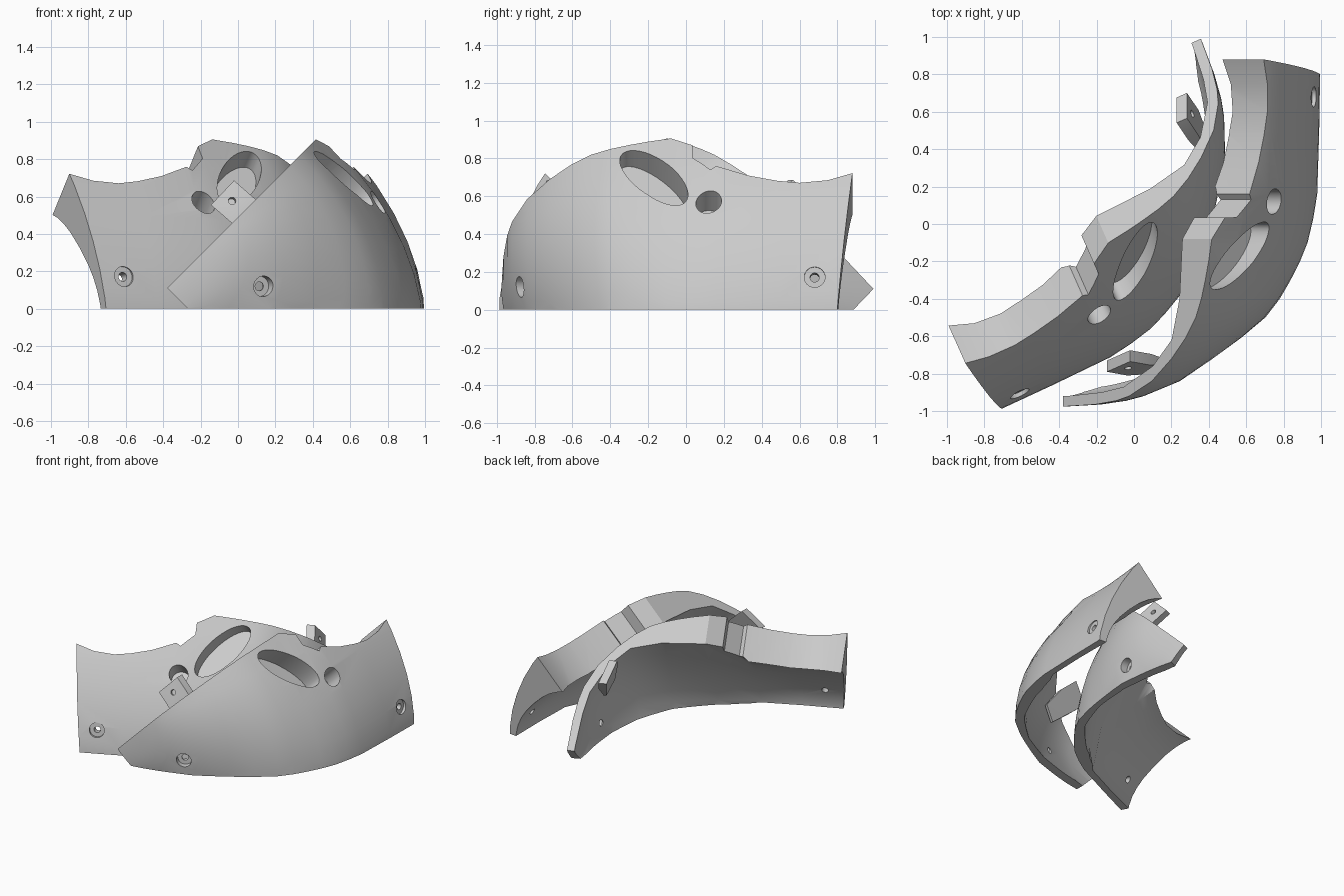
import bpy, bmesh, math
from mathutils import Vector, Matrix

if "Cube" in bpy.data.objects:
    bpy.data.objects.remove(bpy.data.objects["Cube"])

R2 = math.sqrt(2)
grey = bpy.data.materials.new("plain_grey")
grey.diffuse_color = (0.6, 0.6, 0.6, 1)
grey.use_nodes = True
grey.node_tree.nodes["Principled BSDF"].inputs["Base Color"].default_value = grey.diffuse_color


def P(u, v, y):
    """Shell frame: u and v are the 45 degree diagonals of the xz plane."""
    return Vector(((u - v) / R2, y, (u + v) / R2))


def add_object(name, bm):
    bmesh.ops.recalc_face_normals(bm, faces=bm.faces)
    me = bpy.data.meshes.new(name)
    bm.to_mesh(me)
    bm.free()
    me.materials.append(grey)
    ob = bpy.data.objects.new(name, me)
    bpy.context.collection.objects.link(ob)
    return ob


def bridge(name, rings):
    """Closed solid through a list of equal rings."""
    bm = bmesh.new()
    vs = [[bm.verts.new(p) for p in r] for r in rings]
    n = len(vs[0])
    for a, b in zip(vs, vs[1:]):
        for i in range(n):
            j = (i + 1) % n
            bm.faces.new((a[i], a[j], b[j], b[i]))
    bm.faces.new(vs[0])
    bm.faces.new(vs[-1])
    return add_object(name, bm)


def dome(name, sections, n=48):
    """Loft of superellipses (y, u radius, v radius, power, u centre, v centre)."""
    rings = []
    for y, ur, vr, p, *mid in sections:
        cu, cv = mid or (0, .346)
        ring = []
        for i in range(n):
            c, s = math.cos(math.tau * i / n), math.sin(math.tau * i / n)
            ring.append(P(cu + math.copysign(abs(c) ** (2 / p), c) * ur,
                          cv - math.copysign(abs(s) ** (2 / p), s) * vr, y))
        rings.append(ring)
    return bridge(name, rings)


def prism(name, outline, u0, u1):
    """Outline of (y, v) points pushed along u."""
    return bridge(name, [[P(u, v, y) for y, v in outline] for u in (u0, u1)])


def rod(name, centre, axis, r, d0, d1, n=24):
    axis = Vector(axis).normalized()
    q = axis.to_track_quat('Z', 'Y')
    return bridge(name, [[Vector(centre) + q @ Vector((r * math.cos(math.tau * i / n),
                          r * math.sin(math.tau * i / n), d)) for i in range(n)] for d in (d0, d1)])


def boolean(ob, tool, op):
    m = ob.modifiers.new("cut", 'BOOLEAN')
    m.operation, m.solver, m.object = op, 'EXACT', tool
    dg = bpy.context.evaluated_depsgraph_get()
    me = bpy.data.meshes.new_from_object(ob.evaluated_get(dg))
    ob.modifiers.clear()
    ob.data = me
    bpy.data.objects.remove(tool)


# curved shell: outer dome minus inner dome
shell = dome("right_shell", [
    (-.976, .06, .05, 2, -.25, .346), (-.965, .22, .15, 2, -.17, .346),
    (-.945, .30, .23, 2, -.09, .346), (-.92, .35, .30, 2, -.04, .346),
    (-.84, .48, .50, 2), (-.72, .63, .70, 2), (-.61, .735, .89, 2), (-.5, .813, 1.05, 2.05),
    (-.4, .855, 1.15, 2.08), (-.3, .885, 1.23, 2.1), (-.2, .91, 1.29, 2.15), (-.1, .93, 1.335, 2.2),
    (.03, .96, 1.365, 2.2), (.16, .985, 1.38, 2.2), (.5, 1.0, 1.385, 2.2), (1.0, 1.03, 1.37, 2.2)])
inner = dome("inner_cutter", [
    (-.92, .06, .05, 2, -.22, .346), (-.90, .22, .16, 2, -.12, .346),
    (-.87, .27, .25, 2), (-.76, .488, .515, 2.2),
    (-.62, .63, .76, 2.3), (-.4, .69, 1.04, 2.6), (-.1, .71, 1.24, 3),
    (.2, .75, .68, 2.5, 0, -.25), (.5, .76, .60, 2.5, 0, -.3), (1.2, .76, .59, 2.5, 0, -.3)])
boolean(shell, inner, 'DIFFERENCE')

# flat split face, stepped notch, curved opening and end face
outline = [(-1.3, .346), (-.08, .346), (.035, .27), (.035, .18), (.13, .08), (.16, .10), (.33, .03),
           (.48, -.01), (.6, -.03), (.75, -.02), (.88, .02), (.80, -.7), (.7, -1.7), (-1.3, -1.7)]
boolean(shell, prism("trim_cutter", outline, -.19, 1.5), 'INTERSECT')

# flat underside
bm = bmesh.new()
bmesh.ops.create_cube(bm, size=4, matrix=Matrix.Translation((0, 0, -2)))
boolean(shell, add_object("floor_cutter", bm), 'DIFFERENCE')

# blind long oval pocket and blind round pocket
L, W = Vector((.33, -.41)).normalized() * .26, Vector((.41, .33)).normalized() * .1
oval = [Vector((-.17, .093)) + L * math.cos(t) + W * math.sin(t)
        for t in (math.tau * i / 36 for i in range(36))]
boolean(shell, prism("oval_cutter", oval, .765, 1.4), 'DIFFERENCE')
disc = [(.12 + .068 * math.cos(math.tau * i / 28), -.127 + .068 * math.sin(math.tau * i / 28))
        for i in range(28)]
boolean(shell, prism("round_cutter", disc, .80, 1.4), 'DIFFERENCE')

# counterbored screw holes
for c, a in (((.13, -.865, .12), (.4, -.9, 0)), ((.985, .68, .175), (1, 0, .12))):
    boolean(shell, rod("bore_cutter", c, a, .055, -.04, .2), 'DIFFERENCE')
    boolean(shell, rod("screw_cutter", c, a, .024, -.25, .2), 'DIFFERENCE')

# joining tab: a slanted plate whose root tapers into the inner wall
front = [P(.30, .35, -.81), P(.29, .495, -.79), P(.47, .50, -.735), P(.48, .35, -.755)]
root = [P(.32, .16, -.80), P(.45, .16, -.755)]
rim = [front[0], front[1], front[2], front[3], root[1], root[0]]
back = [p + Vector((0, d, 0)) for p, d in zip(rim, (.06, .06, .06, .06, .02, .02))]
bm = bmesh.new()
for p in rim + back:
    bm.verts.new(p)
bmesh.ops.convex_hull(bm, input=bm.verts)
loose = [v for v in bm.verts if not v.link_faces]
bmesh.ops.delete(bm, geom=loose, context='VERTS')
tab = add_object("right_tab", bm)
boolean(tab, rod("tab_cutter", P(.385, .43, -.77), (.15, -1, .4), .02, -.02, .2), 'DIFFERENCE')

# opposite-handed copies: mirrored, turned and shifted
a = math.radians(294)
flip = (Matrix.Translation((-.38, .247, 0)) @ Matrix.Rotation(a, 4, 'Z')
        @ Matrix.Diagonal((1, -1, 1, 1)))
for ob in (shell, tab):
    me = ob.data.copy()
    me.transform(flip)
    me.flip_normals()
    twin = bpy.data.objects.new(ob.name.replace("right", "left"), me)
    bpy.context.collection.objects.link(twin)

for ob in bpy.context.scene.objects:
    ob.select_set(True)
    bpy.context.view_layer.objects.active = ob
bpy.ops.object.shade_smooth_by_angle(angle=math.radians(30))
